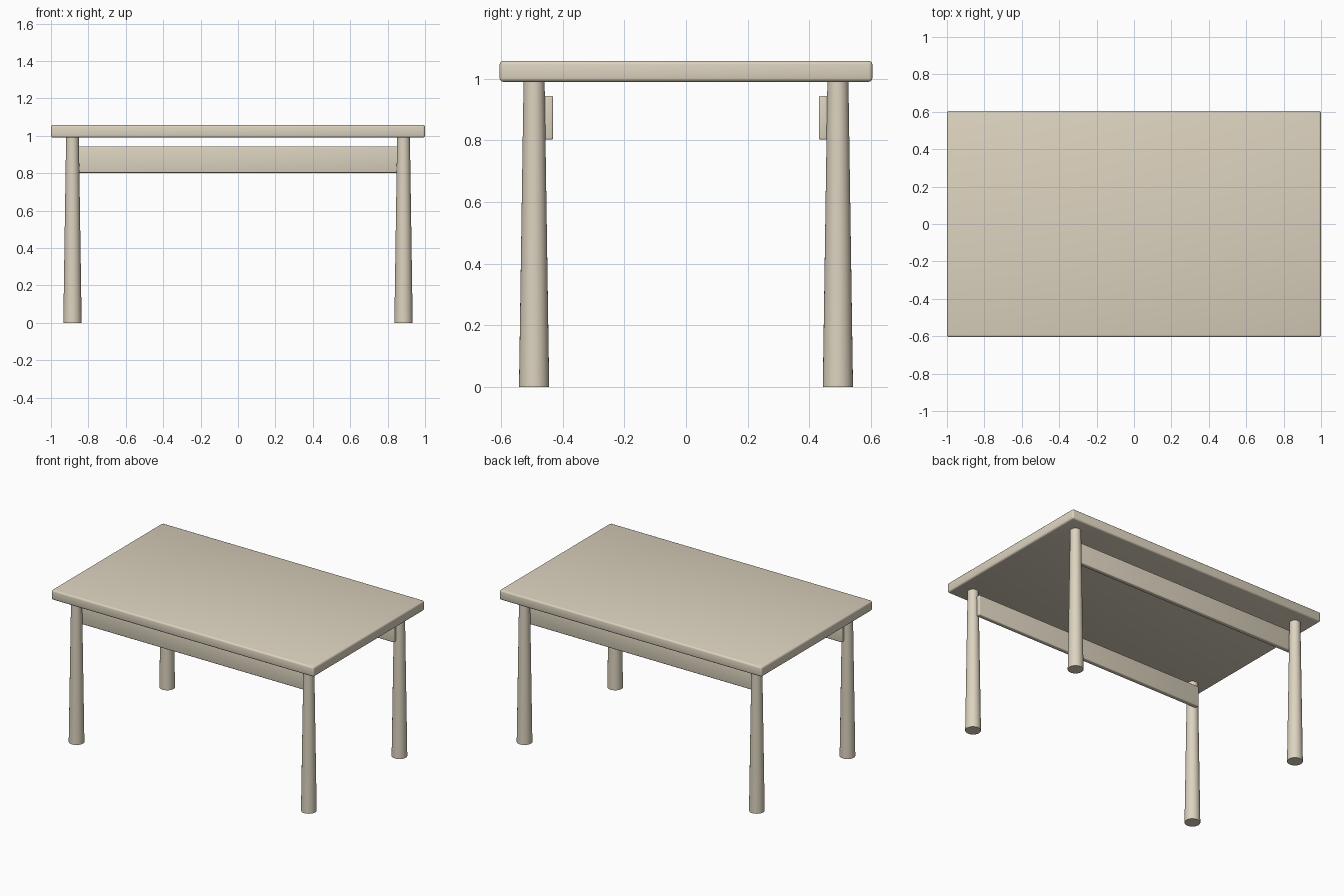
import bpy
import bmesh
from mathutils import Matrix

if "Cube" in bpy.data.objects:
    bpy.data.objects.remove(bpy.data.objects["Cube"])

wood = bpy.data.materials.new("pale_wood")
wood.diffuse_color = (0.72, 0.65, 0.52, 1)
wood.use_nodes = True
wood.node_tree.nodes["Principled BSDF"].inputs["Base Color"].default_value = wood.diffuse_color


def add_object(name, bm):
    mesh = bpy.data.meshes.new(name)
    bm.to_mesh(mesh)
    bm.free()
    mesh.materials.append(wood)
    obj = bpy.data.objects.new(name, mesh)
    bpy.context.collection.objects.link(obj)
    bpy.context.view_layer.objects.active = obj
    for other in bpy.context.selected_objects:
        other.select_set(False)
    obj.select_set(True)
    return obj


def rounded_box(name, lo, hi, radius):
    size = [h - l for l, h in zip(lo, hi)]
    mid = [(h + l) / 2 for l, h in zip(lo, hi)]
    bm = bmesh.new()
    bmesh.ops.create_cube(bm, size=1, matrix=Matrix.Translation(mid) @ Matrix.Diagonal((*size, 1)))
    bmesh.ops.bevel(bm, geom=bm.edges[:], offset=radius, segments=3,
                    profile=0.5, affect='EDGES')
    add_object(name, bm)
    bpy.ops.object.shade_smooth_by_angle()


def tapered_leg(name, x, y):
    height = 1.0
    bm = bmesh.new()
    bmesh.ops.create_cone(bm, cap_ends=True, segments=32, radius1=0.049, radius2=0.034,
                          depth=height, matrix=Matrix.Translation((x, y, height / 2)))
    add_object(name, bm)
    bpy.ops.object.shade_smooth_by_angle()


# Table top with softened edges
rounded_box("table_top", (-1, -0.605, 0.99), (1, 0.605, 1.058), 0.012)

# Front and back: a rail on the inner side of two tapered legs
for side, sy in (("front", -1), ("back", 1)):
    y_lo, y_hi = sorted((sy * 0.431, sy * 0.463))
    rounded_box(side + "_rail", (-0.885, y_lo, 0.802), (0.885, y_hi, 0.944), 0.006)
    for end, sx in (("left", -1), ("right", 1)):
        tapered_leg(f"{side}_{end}_leg", sx * 0.885, sy * 0.493)
